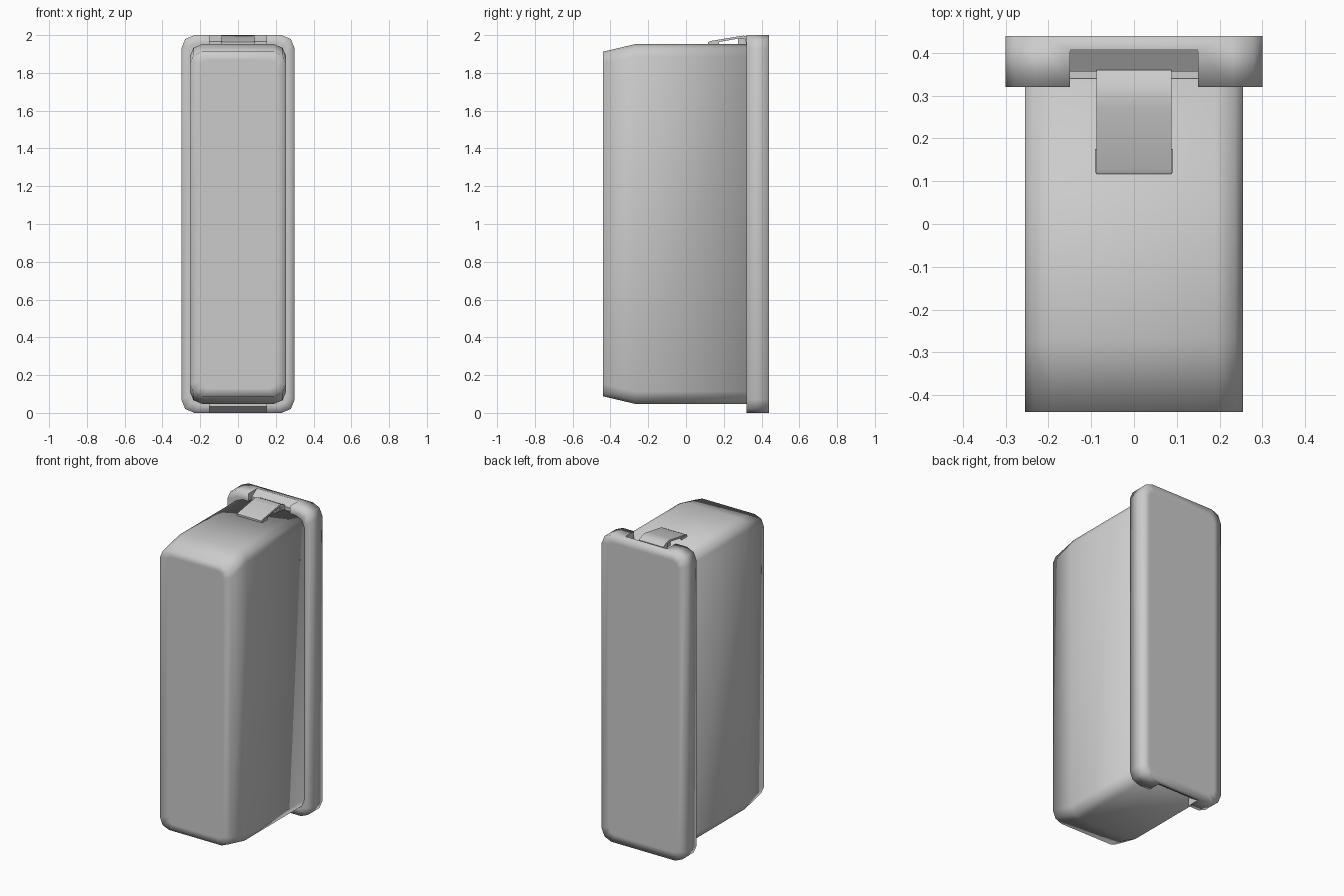
import bpy, bmesh, math

if "Cube" in bpy.data.objects:
    bpy.data.objects.remove(bpy.data.objects["Cube"])


def finish(name, bm, angle=None):
    bmesh.ops.recalc_face_normals(bm, faces=bm.faces)
    me = bpy.data.meshes.new(name)
    bm.to_mesh(me)
    bm.free()
    ob = bpy.data.objects.new(name, me)
    bpy.context.collection.objects.link(ob)
    bpy.context.view_layer.objects.active = ob
    for o in bpy.context.selected_objects:
        o.select_set(False)
    ob.select_set(True)
    if angle:
        bpy.ops.object.shade_smooth_by_angle(angle=math.radians(angle))
    return ob


def ring(bm, y, hx, hz, r, seg=2):
    """Rounded rectangle loop at depth y, centred on z = 1."""
    out = []
    for k, (sx, sz) in enumerate([(1, 1), (-1, 1), (-1, -1), (1, -1)]):
        for i in range(seg + 1):
            a = math.pi / 2 * (k + i / seg)
            out.append(bm.verts.new((sx * (hx - r) + r * math.cos(a), y,
                                     1 + sz * (hz - r) + r * math.sin(a))))
    return out


def loft(rings):
    bm = bmesh.new()
    loops = [ring(bm, *p) for p in rings]
    n = len(loops[0])
    for a, b in zip(loops, loops[1:]):
        for i in range(n):
            bm.faces.new((a[i], a[(i + 1) % n], b[(i + 1) % n], b[i]))
    bm.faces.new(loops[0])
    bm.faces.new(loops[-1])
    return bm


def extrude_x(name, profile, x0, x1, angle=None):
    """Extrude a closed (y, z) profile along x."""
    bm = bmesh.new()
    a = [bm.verts.new((x0, y, z)) for y, z in profile]
    b = [bm.verts.new((x1, y, z)) for y, z in profile]
    n = len(a)
    for i in range(n):
        bm.faces.new((a[i], a[(i + 1) % n], b[(i + 1) % n], b[i]))
    bm.faces.new(a)
    bm.faces.new(b)
    return finish(name, bm, angle)


# Main case, tapering in height towards the front
finish("case_body", loft([
    (-0.44, 0.20, 0.87, 0.04), (-0.44, 0.255, 0.912, 0.065),
    (-0.27, 0.255, 0.952, 0.065), (0.34, 0.255, 0.952, 0.065)]), 100)

# Flange plate at the back
flange = finish("back_flange", loft([
    (0.32, 0.26, 0.96, 0.05), (0.32, 0.30, 1.0, 0.07),
    (0.44, 0.30, 1.0, 0.07), (0.44, 0.25, 0.95, 0.04)]), 100)

# Notches in the top and bottom of the flange
notch = [(0.30, 1.945), (0.357, 1.945), (0.357, 1.967),
         (0.41, 2.0005), (0.41, 2.1), (0.30, 2.1)]
for name, pts in (("top_notch_cutter", notch),
                  ("bottom_notch_cutter", [(y, 2 - z) for y, z in notch])):
    cutter = extrude_x(name, pts, -0.15, 0.15)
    cutter.hide_render = True
    cutter.hide_set(True)
    mod = flange.modifiers.new(name, 'BOOLEAN')
    mod.object = cutter
    mod.operation = 'DIFFERENCE'
    mod.solver = 'EXACT'
    bpy.context.view_layer.objects.active = flange
    bpy.ops.object.modifier_apply(modifier=name)
    bpy.data.objects.remove(cutter)

# Keep the notch edges crisp and the rest soft
bm = bmesh.new()
bm.from_mesh(flange.data)
for f in bm.faces:
    f.smooth = True
for e in bm.edges:
    e.smooth = not (all(abs(v.co.x) < 0.151 for v in e.verts)
                    and e.calc_face_angle(0) > 0.3)
bm.to_mesh(flange.data)
bm.free()

# Sprung latch plate on top
extrude_x("latch_plate", [
    (0.117, 1.95), (0.117, 1.963), (0.13, 1.969), (0.27, 1.992),
    (0.305, 1.997), (0.33, 1.99), (0.36, 1.975), (0.36, 1.945),
    (0.318, 1.945), (0.315, 1.98), (0.27, 1.98), (0.135, 1.957),
    (0.13, 1.95)], -0.088, 0.088, 40)

# Block under the raised end of the latch
extrude_x("latch_hinge", [(0.275, 1.945), (0.275, 1.985), (0.32, 1.985),
                          (0.32, 1.945)], -0.08, 0.08)

# Small tabs at the latch's free end
for side, s in (("left", -1), ("right", 1)):
    extrude_x("latch_tab_" + side, [(0.12, 1.948), (0.12, 1.962),
              (0.175, 1.968), (0.175, 1.948)], s * 0.084, s * 0.091)
